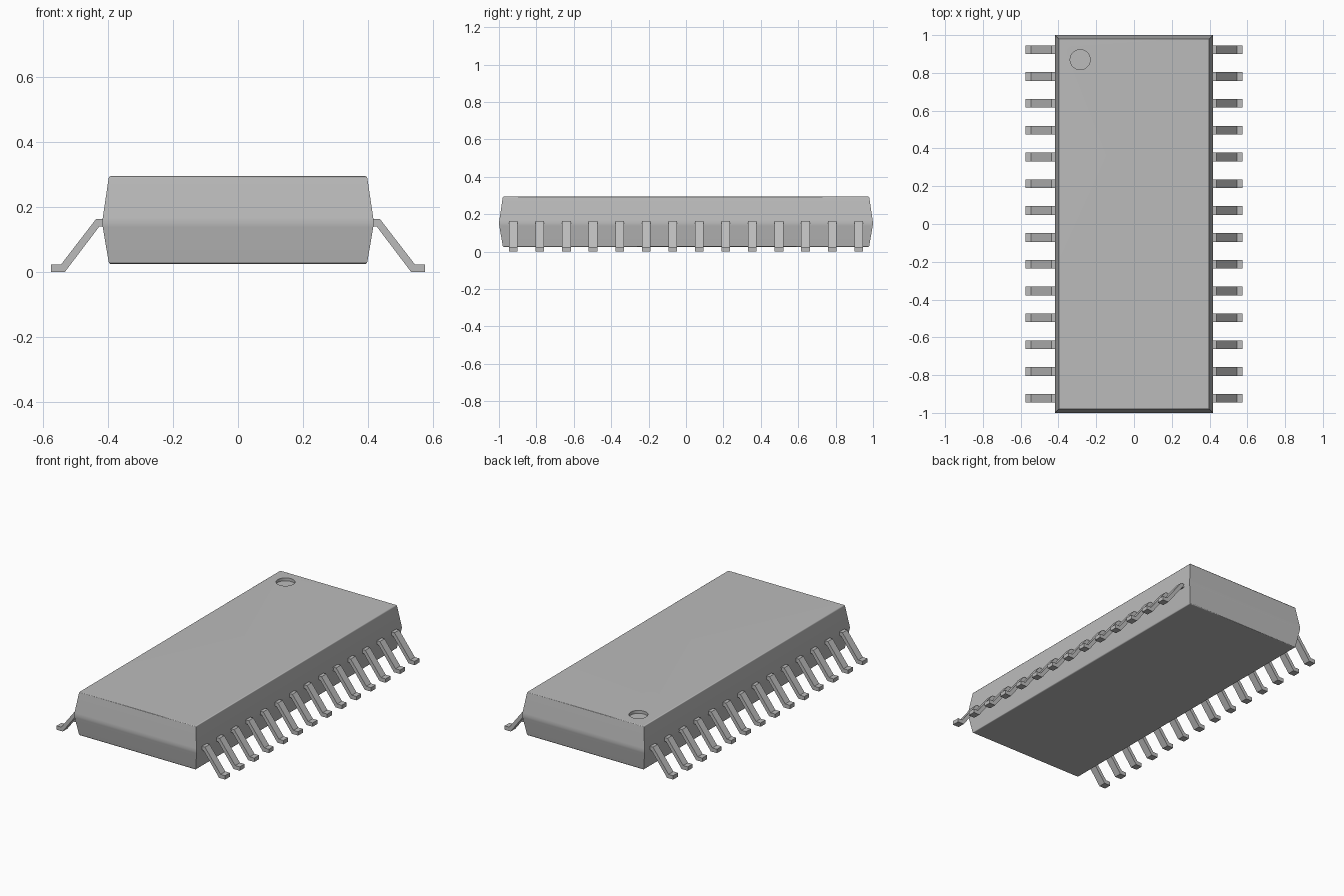
import bpy
import bmesh
import math

if "Cube" in bpy.data.objects:
    bpy.data.objects.remove(bpy.data.objects["Cube"])

grey = bpy.data.materials.new("neutral grey")
grey.use_nodes = True
colour = (0.5, 0.5, 0.5, 1)
grey.diffuse_color = colour
grey.node_tree.nodes["Principled BSDF"].inputs["Base Color"].default_value = colour


def make_object(name, bm):
    bmesh.ops.recalc_face_normals(bm, faces=bm.faces)
    mesh = bpy.data.meshes.new(name)
    bm.to_mesh(mesh)
    bm.free()
    mesh.materials.append(grey)
    obj = bpy.data.objects.new(name, mesh)
    bpy.context.collection.objects.link(obj)
    return obj


def activate(obj):
    bpy.ops.object.select_all(action='DESELECT')
    obj.select_set(True)
    bpy.context.view_layer.objects.active = obj


# Body: stacked rectangles, drafted above and below a softly rounded waist
HALF_X, HALF_Y = 0.418, 1.0
LAYERS = [(0.025, 0.026), (0.027, 0.022), (0.031, 0.02), (0.138, 0.002), (0.152, 0),
          (0.168, 0.002), (0.289, 0.02), (0.293, 0.022), (0.295, 0.026)]
bm = bmesh.new()
rings = []
for z, inset in LAYERS:
    x, y = HALF_X - inset, HALF_Y - inset
    rings.append([bm.verts.new((sx * x, sy * y, z))
                  for sx, sy in ((-1, -1), (1, -1), (1, 1), (-1, 1))])
for low, high in zip(rings, rings[1:]):
    for i in range(4):
        j = (i + 1) % 4
        bm.faces.new((low[i], low[j], high[j], high[i]))
bm.faces.new(rings[0])
bm.faces.new(rings[-1])
body = make_object("body", bm)

# Round pin-one dimple cut into the top
DEPTH = 0.018
bm = bmesh.new()
bmesh.ops.create_cone(bm, cap_ends=True, segments=48, radius1=0.053, radius2=0.053,
                      depth=2 * DEPTH)
bmesh.ops.translate(bm, verts=bm.verts, vec=(-0.285, 0.87, LAYERS[-1][0]))
cutter = make_object("dimple_cutter", bm)
cutter.hide_render = True
cut = body.modifiers.new("dimple", 'BOOLEAN')
cut.operation = 'DIFFERENCE'
cut.solver = 'EXACT'
cut.object = cutter
activate(body)
bpy.ops.object.modifier_apply(modifier=cut.name)
bpy.data.objects.remove(cutter)
bpy.ops.object.shade_smooth_by_angle(angle=math.radians(40))
weighted = body.modifiers.new("flat_face_normals", 'WEIGHTED_NORMAL')
weighted.keep_sharp = True

# Gull-wing leads: one extruded side profile, repeated along both long sides
PROFILE = [(0.40, 0.163), (0.437, 0.163), (0.544, 0.024), (0.575, 0.024),
           (0.575, 0), (0.533, 0), (0.427, 0.14), (0.40, 0.14)]
COUNT, LAST_Y, WIDTH = 14, 0.923, 0.046


def make_leads(name, side):
    bm = bmesh.new()
    for i in range(COUNT):
        y = -LAST_Y + 2 * LAST_Y * i / (COUNT - 1)
        face = bm.faces.new([bm.verts.new((side * x, y - WIDTH / 2, z)) for x, z in PROFILE])
        extruded = bmesh.ops.extrude_face_region(bm, geom=[face], use_keep_orig=True)
        moved = [v for v in extruded["geom"] if isinstance(v, bmesh.types.BMVert)]
        bmesh.ops.translate(bm, verts=moved, vec=(0, WIDTH, 0))
    return make_object(name, bm)


make_leads("left_leads", 1)
make_leads("right_leads", -1)
